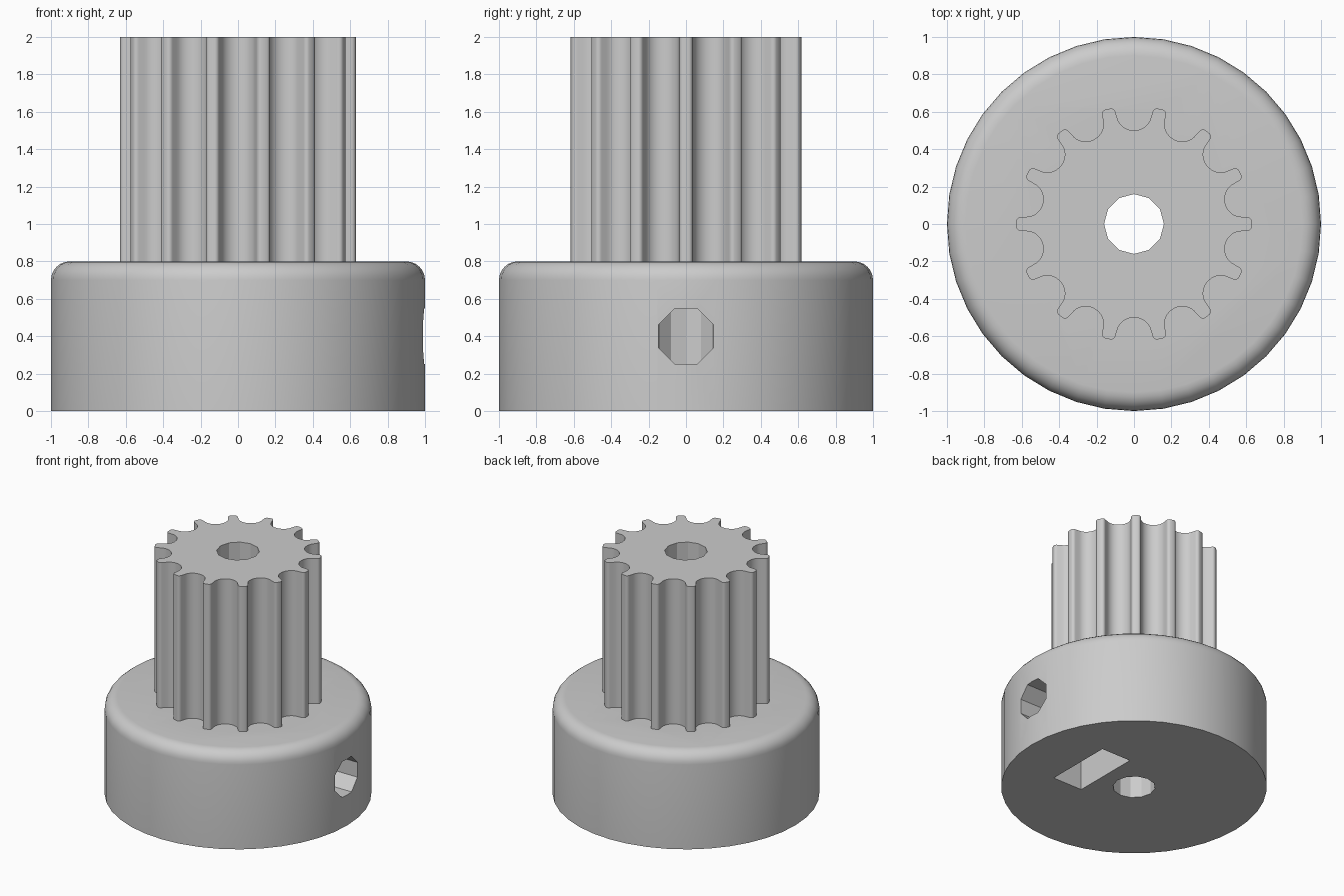
import bpy, bmesh, math
from math import sin, cos, pi

cube = bpy.data.objects.get("Cube")
if cube:
    bpy.data.objects.remove(cube, do_unlink=True)

TEETH = 14
BORE = 0.16

grey = bpy.data.materials.new("plain_grey")
grey.use_nodes = True
colour = (0.6, 0.6, 0.6, 1)
grey.diffuse_color = colour
grey.node_tree.nodes["Principled BSDF"].inputs["Base Color"].default_value = colour


def solid(name, rings):
    """Closed solid skinned through matching rings of 3D points."""
    bm = bmesh.new()
    loops = [[bm.verts.new(p) for p in points] for points in rings]
    count = len(loops[0])
    for low, high in zip(loops, loops[1:]):
        for i in range(count):
            j = (i + 1) % count
            bm.faces.new((low[i], low[j], high[j], high[i]))
    bm.faces.new(loops[0][::-1])
    bm.faces.new(loops[-1])
    bm.normal_update()
    if bm.calc_volume(signed=True) < 0:
        bmesh.ops.reverse_faces(bm, faces=bm.faces[:])
    mesh = bpy.data.meshes.new(name)
    bm.to_mesh(mesh)
    bm.free()
    mesh.materials.append(grey)
    obj = bpy.data.objects.new(name, mesh)
    bpy.context.collection.objects.link(obj)
    return obj


def upright(name, outline, bottom, top):
    return solid(name, [[(x, y, z) for x, y in outline] for z in (bottom, top)])


def sideways(name, outline, start, end):
    return solid(name, [[(x, y, z) for y, z in outline] for x in (start, end)])


def circle(radius, sides, turn=0.0):
    angles = [2 * pi * i / sides + turn for i in range(sides)]
    return [(radius * cos(a), radius * sin(a)) for a in angles]


def combine(target, other, operation):
    mod = target.modifiers.new(other.name, 'BOOLEAN')
    mod.operation = operation
    mod.solver = 'EXACT'
    mod.object = other
    bpy.context.view_layer.objects.active = target
    bpy.ops.object.modifier_apply(modifier=mod.name)
    bpy.data.objects.remove(other, do_unlink=True)


# Round hub with a rounded upper rim
profile = [(1, 0)]
for i in range(7):
    a = i / 6 * pi / 2
    profile.append((0.9 + 0.1 * cos(a), 0.7 + 0.1 * sin(a)))
pulley = solid("toothed_pulley", [[(x, y, z) for x, y in circle(r, 40)] for r, z in profile])

# Half of one groove as (sideways, radial): rounded shoulder, then round bottom
half = []
for i in range(6):
    a = pi / 2 + i / 5 * 1.45
    half.append((0.1235 + 0.0245 * cos(a), 0.5935 + 0.0245 * sin(a)))
for i in range(1, 10):
    a = i / 9 * pi / 2
    half.append((0.092 * cos(a), 0.585 - 0.085 * sin(a)))
groove = half + [(-s, r) for s, r in reversed(half[:-1])]

# Toothed drum: repeat the groove between tooth tips
outline = []
for t in range(TEETH):
    tip = 2 * pi * t / TEETH
    mid = tip + pi / TEETH
    outline.append((0.63 * cos(tip), 0.63 * sin(tip)))
    for s, r in groove:
        outline.append((r * cos(mid) + s * sin(mid), r * sin(mid) - s * cos(mid)))
combine(pulley, upright("toothed_drum", outline, 0.6, 2), 'UNION')

# Shaft bore right through the middle
combine(pulley, upright("shaft_bore", circle(BORE, 12), -0.1, 2.1), 'DIFFERENCE')

# Nut pocket: slot open at the bottom with a pointed upper end
pocket = [(-0.285, -0.1), (0.285, -0.1), (0.285, 0.565), (0, 0.73), (-0.285, 0.565)]
combine(pulley, sideways("nut_pocket", pocket, 0.28, 0.55), 'DIFFERENCE')

# Octagonal screw hole from the left side into the bore
hole = [(y, z + 0.4) for y, z in circle(BORE, 8, pi / 8)]
combine(pulley, sideways("screw_hole", hole, 0.02, 1.2), 'DIFFERENCE')

# Smooth shading with crisp edges
bpy.ops.object.select_all(action='DESELECT')
pulley.select_set(True)
bpy.context.view_layer.objects.active = pulley
bpy.ops.object.shade_smooth_by_angle(angle=math.radians(28))
